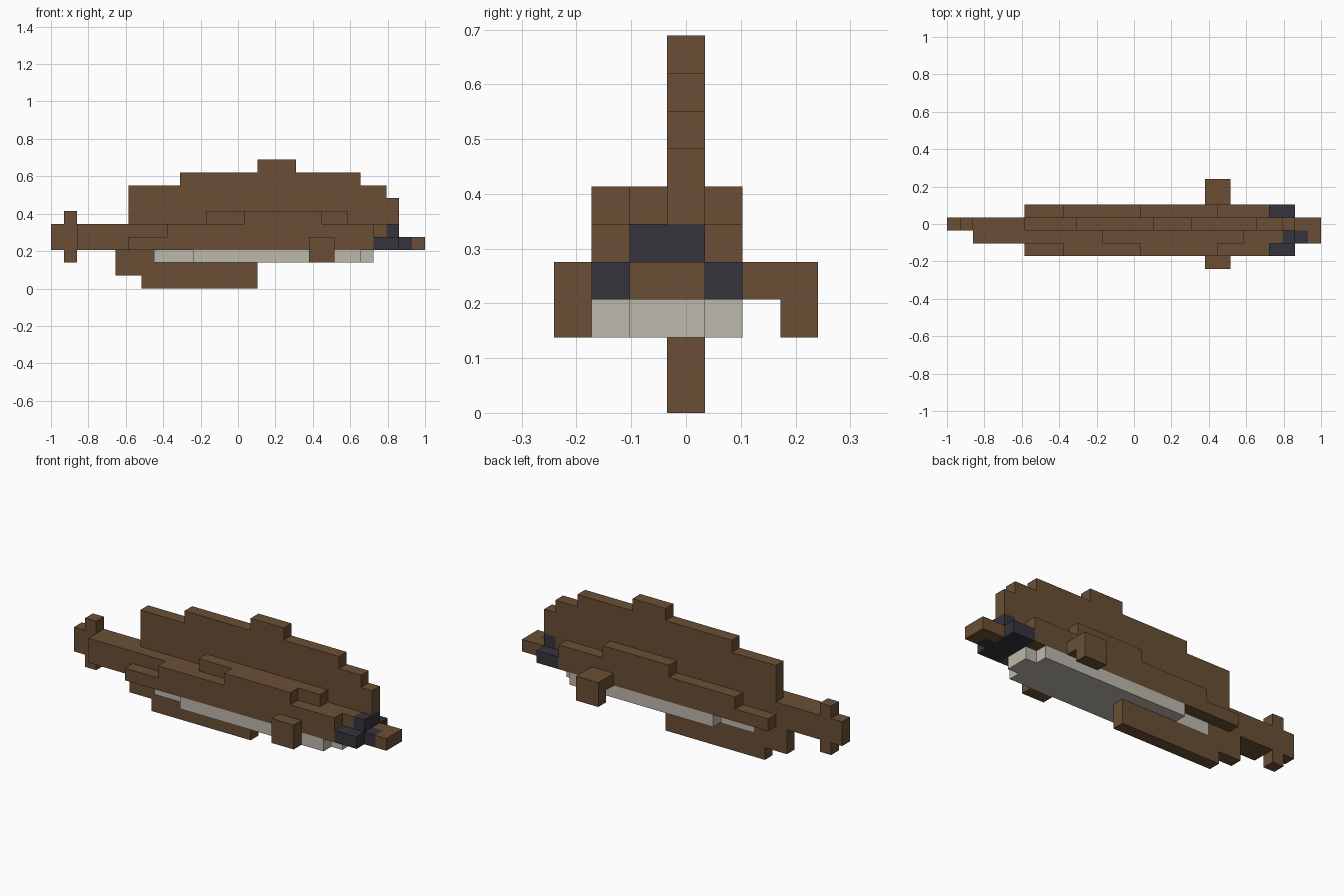
import bpy
import bmesh

U = 2 / 29  # one block; the model is 29 blocks long

cube = bpy.data.objects.get("Cube")
if cube:
    bpy.data.objects.remove(cube, do_unlink=True)


def lin(c):
    c /= 255
    return c / 12.92 if c <= 0.04045 else ((c + 0.055) / 1.055) ** 2.4


def material(name, r, g, b):
    m = bpy.data.materials.new(name)
    col = (lin(r), lin(g), lin(b), 1)
    m.diffuse_color = col
    m.use_nodes = True
    bsdf = next(n for n in m.node_tree.nodes if n.type == 'BSDF_PRINCIPLED')
    bsdf.inputs["Base Color"].default_value = col
    bsdf.inputs["Roughness"].default_value = 0.9
    return m


BROWN = material("brown", 106, 79, 53)
CREAM = material("pale grey", 190, 185, 173)
DARK = material("dark slate", 54, 52, 60)


def slab(name, profile, y0, y1, mat):
    """Extrude a side profile (x, z in blocks from the tail tip) from y0 to y1."""
    bm = bmesh.new()
    vs = [bm.verts.new(((x - 14.5) * U, y0 * U, z * U)) for x, z in profile]
    face = bm.faces.new(vs)
    ext = bmesh.ops.extrude_face_region(bm, geom=[face])
    moved = [v for v in ext["geom"] if isinstance(v, bmesh.types.BMVert)]
    bmesh.ops.translate(bm, verts=moved, vec=(0, (y1 - y0) * U, 0))
    bmesh.ops.recalc_face_normals(bm, faces=bm.faces)
    me = bpy.data.meshes.new(name)
    bm.to_mesh(me)
    bm.free()
    me.materials.append(mat)
    ob = bpy.data.objects.new(name, me)
    bpy.context.collection.objects.link(ob)
    return ob


def box(name, x0, x1, y0, y1, z0, z1, mat):
    return slab(name, [(x0, z0), (x1, z0), (x1, z1), (x0, z1)], y0, y1, mat)


def stairs(base, end, steps):
    """Stepped outline: flat base, and a list of (start x, top z) steps."""
    pts, z = [], base
    for x, top in steps:
        pts += [(x, z), (x, top)]
        z = top
    return pts + [(end, z), (end, base)]


# Tall central slab with the stepped back fin
slab("back_fin", stairs(5, 27, [(6, 8), (10, 9), (16, 10), (19, 9), (24, 8), (26, 7)]),
     -0.5, 0.5, BROWN)

# Spine running from tail to head, with a notch for the dark face
slab("spine", [(2, 3), (25, 3), (25, 4), (26, 4), (26, 5), (2, 5)], -0.5, 0.5, BROWN)

# Tail: short stem with a crossing fin
slab("tail_fin", [(0, 3), (1, 3), (1, 2), (2, 2), (2, 6), (1, 6), (1, 5), (0, 5)],
     -0.5, 0.5, BROWN)

# Inner body layer beside the spine
slab("inner_body", [(2, 3), (25, 3), (25, 4), (26, 4), (26, 5), (23, 5),
                    (23, 6), (12, 6), (12, 5), (2, 5)], -1.5, -0.5, BROWN)

# Bottom fin under the belly
slab("bottom_fin", [(5, 1), (7, 1), (7, 0), (16, 0), (16, 2), (8, 2), (8, 3), (5, 3)],
     -0.5, 0.5, BROWN)

# Belly core
box("belly", 8, 25, -1.5, 0.5, 2, 3, CREAM)

# Outer layers on both sides of the body
for side, y in (("right", -2.5), ("left", 0.5)):
    slab("flank_" + side, stairs(3, 25, [(6, 4), (9, 5), (15, 6), (21, 5)]),
         y, y + 1, BROWN)
    box("belly_side_" + side, 11, 24, y, y + 1, 2, 3, CREAM)

# Dark face: jaw band, brow block and nose patch
box("jaw", 25, 27, -2.5, 1.5, 3, 4, DARK)
box("brow", 26, 27, -1.5, 0.5, 4, 5, DARK)
box("nose_patch", 27, 28, -1.5, -0.5, 3, 4, DARK)

# Snout wrapping around the nose patch
box("snout", 27, 28, -0.5, 0.5, 3, 4, BROWN)
box("snout_tip", 28, 29, -1.5, 0.5, 3, 4, BROWN)

# Side fins; the far one reaches out on a short arm
box("side_fin_right", 20, 22, -3.5, -2.5, 2, 4, BROWN)
box("side_fin_left", 20, 22, 2.5, 3.5, 2, 4, BROWN)
box("side_fin_arm_left", 20, 22, 1.5, 2.5, 3, 4, BROWN)
